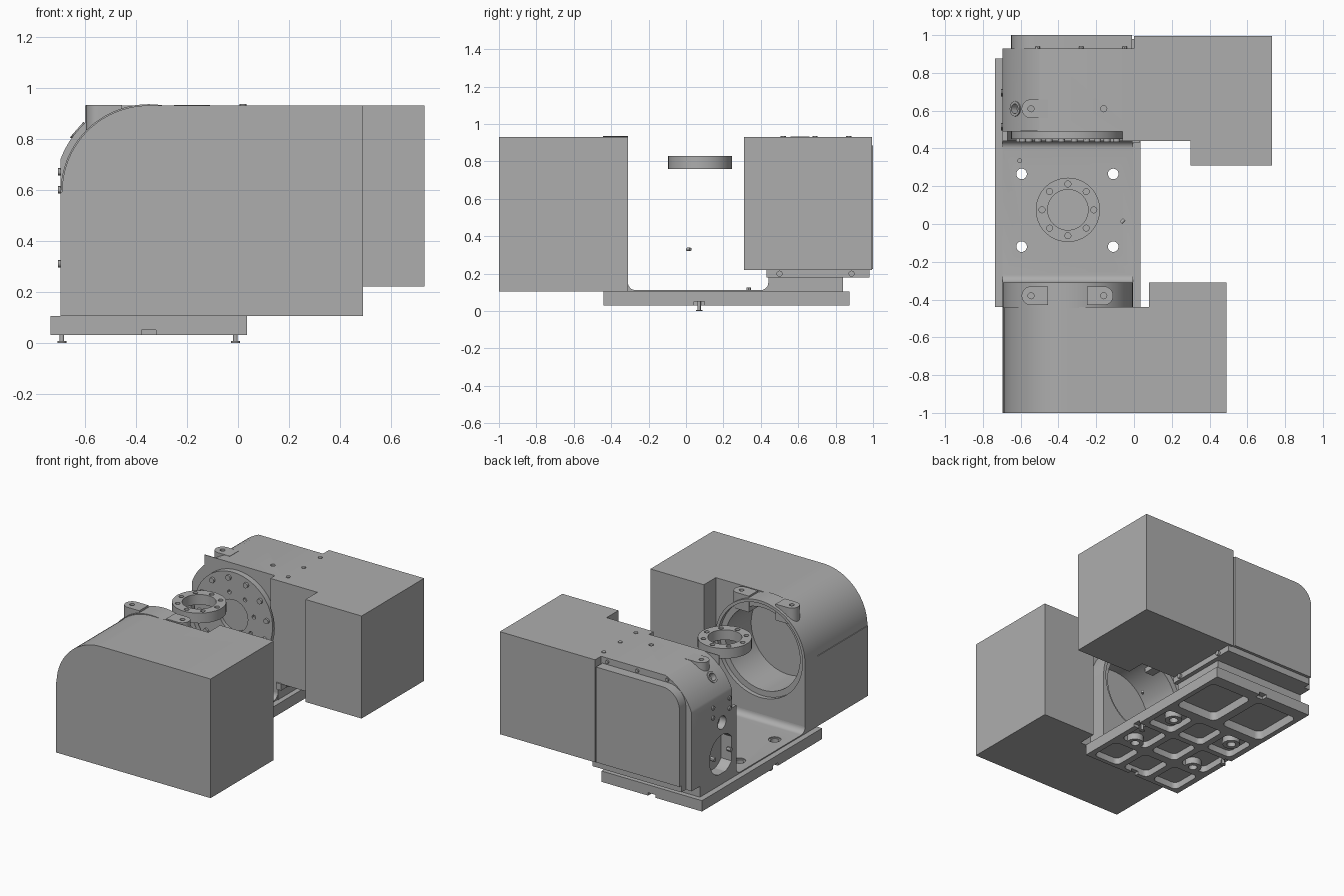
import bpy, bmesh, math
from mathutils import Vector, Matrix

cube = bpy.data.objects.get("Cube")
if cube:
    bpy.data.objects.remove(cube, do_unlink=True)

grey = bpy.data.materials.new("machine grey")
grey.use_nodes = True
COLOR = (0.42, 0.42, 0.42, 1)
grey.diffuse_color = COLOR
grey.node_tree.nodes["Principled BSDF"].inputs["Base Color"].default_value = COLOR

X, Y, Z = Vector((1, 0, 0)), Vector((0, 1, 0)), Vector((0, 0, 1))
CX, CZ = -0.35, 0.59          # tilt axis shared by both supports
LEFT, RIGHT = -0.695, -0.005  # width of the cradle


def finish(name, bm):
    bmesh.ops.recalc_face_normals(bm, faces=bm.faces)
    mesh = bpy.data.meshes.new(name)
    bm.to_mesh(mesh)
    bm.free()
    ob = bpy.data.objects.new(name, mesh)
    bpy.context.collection.objects.link(ob)
    mesh.materials.append(grey)
    return ob


def box(name, x0, x1, y0, y1, z0, z1, round_z=0):
    bm = bmesh.new()
    size = Matrix.Diagonal((x1 - x0, y1 - y0, z1 - z0, 1))
    mid = Matrix.Translation(((x0 + x1) / 2, (y0 + y1) / 2, (z0 + z1) / 2))
    bmesh.ops.create_cube(bm, size=1, matrix=mid @ size)
    if round_z:
        edges = [e for e in bm.edges if abs(e.verts[0].co.z - e.verts[1].co.z) > 0.001]
        bmesh.ops.bevel(bm, geom=edges, offset=round_z, segments=5, profile=0.5, affect='EDGES')
    return finish(name, bm)


def prism(name, points, axis, start, end):
    """Extrude a closed profile, given in the two other axes, along an axis."""
    bm = bmesh.new()
    place = {'x': lambda a, b: (start, a, b),
             'y': lambda a, b: (a, start, b),
             'z': lambda a, b: (a, b, start)}[axis]
    face = bm.faces.new([bm.verts.new(place(a, b)) for a, b in points])
    new = bmesh.ops.extrude_face_region(bm, geom=[face])["geom"]
    move = {'x': X, 'y': Y, 'z': Z}[axis] * (end - start)
    bmesh.ops.translate(bm, vec=move, verts=[v for v in new if isinstance(v, bmesh.types.BMVert)])
    return finish(name, bm)


def cyl(name, center, axis, radius, length, sides=32):
    bm = bmesh.new()
    turn = Z.rotation_difference(Vector(axis).normalized()).to_matrix().to_4x4()
    bmesh.ops.create_cone(bm, cap_ends=True, segments=sides, radius1=radius, radius2=radius,
                          depth=length, matrix=Matrix.Translation(center) @ turn)
    return finish(name, bm)


def arc(cx, cy, r, a0, a1, n=20):
    return [(cx + r * math.cos(math.radians(a0 + (a1 - a0) * i / n)),
             cy + r * math.sin(math.radians(a0 + (a1 - a0) * i / n))) for i in range(n + 1)]


def combine(target, other, operation='DIFFERENCE'):
    mod = target.modifiers.new("combine", 'BOOLEAN')
    mod.operation, mod.object, mod.solver = operation, other, 'EXACT'
    graph = bpy.context.evaluated_depsgraph_get()
    mesh = bpy.data.meshes.new_from_object(target.evaluated_get(graph))
    target.modifiers.clear()
    target.data = mesh
    bpy.data.objects.remove(other, do_unlink=True)


def drill(target, center, axis, radius, length, sides=32):
    combine(target, cyl("cutter", center, axis, radius, length, sides))


def around(count, radius, offset=0):
    for i in range(count):
        a = 2 * math.pi * i / count + offset
        yield radius * math.cos(a), radius * math.sin(a)


def lug(name, x, y, side):
    """Lifting lug with a rounded outer end; side points outwards."""
    pts = arc(x, y, 0.05, 90, 270, 14) if side < 0 else arc(x, y, 0.05, -90, 90, 14)
    pts += [(x - side * 0.09, y + side * 0.05), (x - side * 0.09, y - side * 0.05)]
    ob = prism(name, pts, 'z', 0.82, 0.932)
    drill(ob, (x, y, 0.93), Z, 0.016, 0.08, 16)


# Base plate with underside pockets and keyways
base = box("base_plate", -0.735, 0.035, -0.44, 0.875, 0.03, 0.105)
for x in (-0.595, CX, -0.105):
    for y in (-0.3, -0.02, 0.24):
        combine(base, box("cutter", x - 0.1, x + 0.1, y - 0.11, y + 0.11, 0, 0.075, 0.035))
for x in (-0.54, -0.16):
    combine(base, box("cutter", x - 0.16, x + 0.16, 0.42, 0.79, 0, 0.09, 0.04))
for y in (-0.44, 0.875):
    combine(base, box("cutter", CX - 0.028, CX + 0.028, y - 0.04, y + 0.04, 0, 0.05))
for x in (-0.735, 0.035):
    combine(base, box("cutter", x - 0.05, x + 0.05, 0.043, 0.098, 0, 0.05))

# Cradle floor with coved ends
floor = prism("cradle_floor", [(-0.32, 0.1), (0.45, 0.1), (0.45, 0.152)]
              + arc(0.4, 0.152, 0.04, 0, -90, 8) + arc(-0.27, 0.152, 0.04, 270, 180, 8)
              + [(-0.32, 0.152)], 'x', LEFT, RIGHT)
for x in (-0.595, -0.11):
    for y in (-0.12, 0.265):
        boss = cyl("mounting_boss", (x, y, 0.06), Z, 0.055, 0.06)
        for part in (base, floor, boss):
            drill(part, (x, y, 0.08), Z, 0.028, 0.3)
        drill(floor, (x, y, 0.115), Z, 0.04, 0.02)
drill(floor, (-0.13, -0.22, 0.115), Z, 0.03, 0.02)
cyl("floor_screw", (-0.605, 0.335, 0.115), Z, 0.012, 0.02, 12)

# Small levelling feet
for x in (-0.69, -0.01):
    cyl("foot_pad", (x, 0.07, 0.003), Z, 0.017, 0.006, 20)
    cyl("foot_stem", (x, 0.07, 0.03), Z, 0.009, 0.05, 16)

# Front housing: rounded block with a clearance around the bearing wall
front = prism("front_housing", [(0.49, 0.105), (0.49, 0.93)]
              + arc(CX, CZ, 0.34, 90, 180) + [(LEFT, CZ), (LEFT, 0.105)], 'y', -1, -0.31)
combine(front, box("cutter", -0.8, 0.08, -0.44, -0.2, 0, 1))
wall = prism("front_bearing_wall", [(LEFT, 0.105), (RIGHT, 0.105)]
             + arc(CX, CZ, 0.345, 0, 180, 40), 'y', -0.445, -0.31)
drill(wall, (CX, -0.31, CZ), Y, 0.325, 0.06, 64)
for part in (wall, front):
    drill(part, (CX, -0.4, CZ), Y, 0.285, 0.44, 64)
lug("front_lug_right", -0.545, -0.38, -1)
lug("front_lug_left", -0.16, -0.38, 1)

# Rear body: square block whose corner follows a circle about the tilt axis
a0 = 180 - math.degrees(math.asin(0.34 / 0.369))
a1 = 180 - math.degrees(math.acos(0.345 / 0.369))
rear = prism("rear_body", [(0, 0.18), (0, 0.93)] + arc(CX, CZ, 0.369, a0, a1)
             + [(LEFT, 0.18)], 'y', 0.49, 0.93)
drill(rear, (LEFT, 0.6, 0.31), X, 0.135, 0.16, 48)
drill(rear, (LEFT, 0.6, 0.53), X, 0.045, 0.1)
slope = Vector((-0.275, 0, 0.24)).normalized()
boss = Vector((CX, 0.61, CZ)) + slope * 0.369
drill(rear, boss, slope, 0.04, 0.08)
port = cyl("port_ring", boss - slope * 0.015, slope, 0.04, 0.04)
drill(port, boss, slope, 0.026, 0.2)
for y, z in ((0.51, 0.31), (0.69, 0.31), (0.52, 0.6), (0.7, 0.6), (0.52, 0.67), (0.7, 0.67)):
    cyl("side_bolt", (-0.69, y, z), X, 0.014, 0.03, 12)
drill(rear, (-0.16, 0.61, 0.93), Z, 0.016, 0.06, 16)
lug("rear_lug", -0.545, 0.61, -1)

# Rear pedestal, lower flange and back cover
box("rear_pedestal", LEFT, 0, 0.44, 0.84, 0.1, 0.18)
box("rear_flange", -0.65, 0.0, 0.9, 0.98, 0.18, 0.225)
box("flange_ledge", -0.01, 0.03, 0.43, 0.98, 0.18, 0.225)
for y in (0.5, 0.885):
    cyl("flange_bolt", (0.03, y, 0.2), X, 0.016, 0.03, 16)
prism("back_cover", [(-0.01, 0.225), (-0.01, 0.885)] + arc(-0.52, 0.755, 0.13, 90, 180, 10)
      + [(-0.65, 0.225)], 'y', 0.92, 1.0)
for x in (-0.51, -0.28, -0.05):
    cyl("cover_bolt", (x, 0.93, 0.905), Y, 0.012, 0.02, 12)

# Drive enclosure beside the rear body
prism("drive_enclosure", [(0, 0.44), (0.3, 0.44), (0.3, 0.31), (0.73, 0.31), (0.73, 0.995),
                          (0, 0.995)], 'z', 0.22, 0.93)
for x, y in ((0.02, 0.87), (0.02, 0.69), (0.02, 0.52)):
    cyl("top_bolt", (x, y, 0.928), Z, 0.014, 0.014, 12)

# Rear bearing wall, opened at the top, with the bolted faceplate in its recess
rear_wall = box("rear_bearing_wall", LEFT, 0, 0.44, 0.495, 0.1, 0.93)
combine(rear_wall, box("cutter", -0.8, -0.06, 0.3, 0.49, CZ, 1))
combine(rear_wall, box("cutter", -0.8, -0.6, 0.3, 0.6, CZ, 1))
drill(rear_wall, (CX, 0.44, CZ), Y, 0.32, 0.1, 64)
plate = cyl("faceplate", (CX, 0.475, CZ), Y, 0.3, 0.05, 64)
drill(plate, (CX, 0.45, CZ), Y, 0.11, 0.05, 48)
for dx, dz in around(8, 0.16, 0.2):
    drill(plate, (CX + dx, 0.45, CZ + dz), Y, 0.014, 0.04, 12)
for dx, dz in around(12, 0.26, 0.13):
    cyl("faceplate_bolt", (CX + dx, 0.445, CZ + dz), Y, 0.018, 0.02, 16)

# Work ring above the cradle, and the loose pin below it
ring = cyl("work_ring", (CX, 0.075, 0.795), Z, 0.17, 0.07, 64)
drill(ring, (CX, 0.075, 0.8), Z, 0.107, 0.2, 64)
for dx, dy in around(8, 0.137):
    drill(ring, (CX + dx, 0.075 + dy, 0.8), Z, 0.016, 0.2, 16)
cyl("loose_pin", (-0.06, 0.015, 0.33), (1, 1, 0), 0.009, 0.024, 16)

# Smooth the curved faces and keep the edges crisp
bpy.ops.object.select_all(action='DESELECT')
for ob in bpy.context.collection.objects:
    if ob.type == 'MESH' and ob.data.materials and ob.data.materials[0] == grey:
        ob.select_set(True)
        bpy.context.view_layer.objects.active = ob
bpy.ops.object.shade_smooth_by_angle(angle=math.radians(30))
